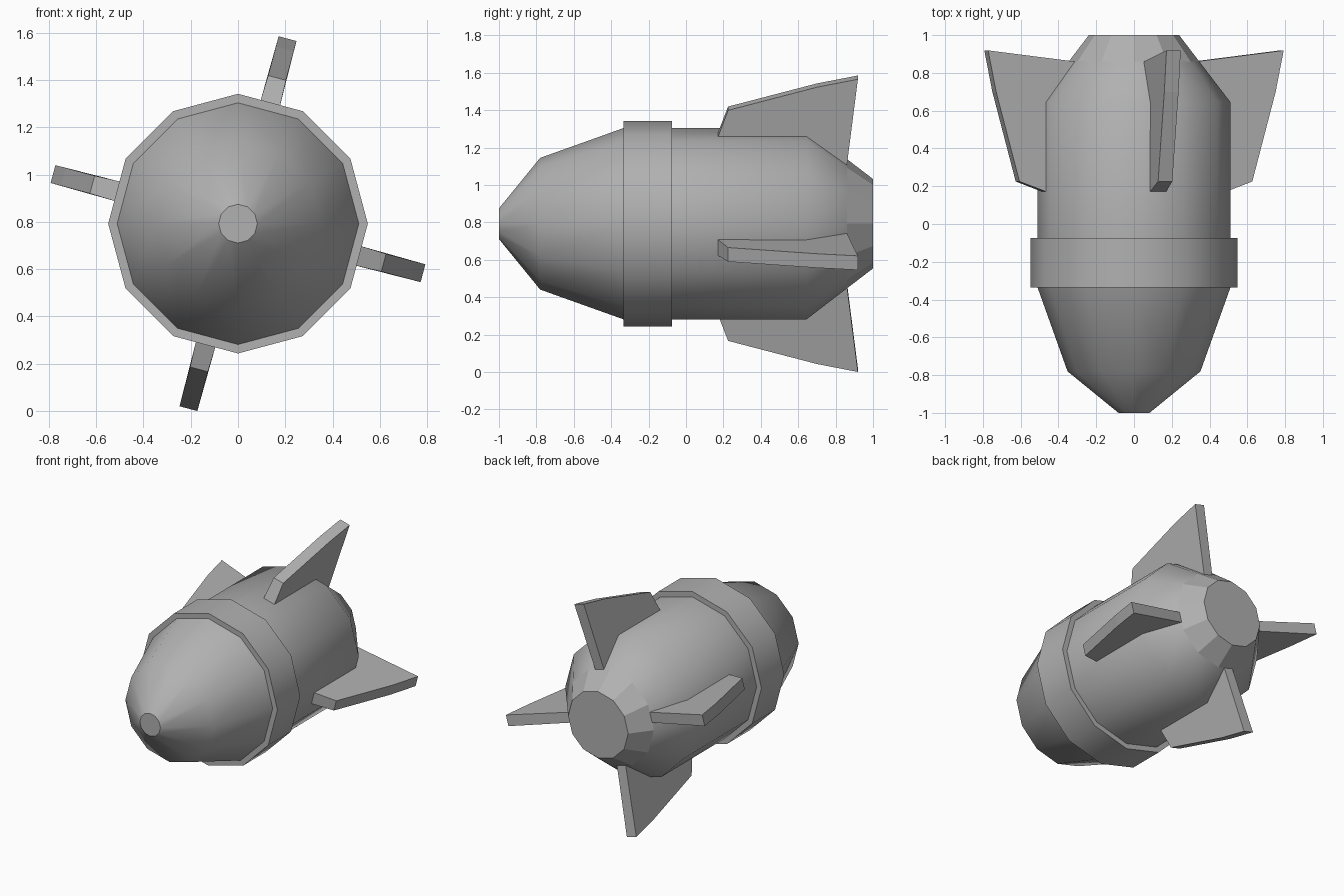
import bpy, bmesh
from math import sin, cos, pi, radians

if "Cube" in bpy.data.objects:
    bpy.data.objects.remove(bpy.data.objects["Cube"])

SIDES = 12
CZ = 0.7925  # height of the body axis

# Dark grey metal for all parts
metal = bpy.data.materials.new("dark_grey")
metal.diffuse_color = (0.44, 0.44, 0.44, 1)
metal.use_nodes = True
metal.node_tree.nodes["Principled BSDF"].inputs["Base Color"].default_value = metal.diffuse_color


def finish(name, bm, angle):
    me = bpy.data.meshes.new(name)
    bm.to_mesh(me)
    bm.free()
    me.materials.append(metal)
    ob = bpy.data.objects.new(name, me)
    bpy.context.collection.objects.link(ob)
    ob.location.z = CZ
    bpy.ops.object.select_all(action='DESELECT')
    ob.select_set(True)
    bpy.context.view_layer.objects.active = ob
    if angle:
        bpy.ops.object.shade_smooth_by_angle(angle=radians(angle))
    return ob


def lathe(name, profile, cap_front=False, cap_back=False, angle=38):
    """Turn a (y, radius) profile around the lengthwise axis."""
    bm = bmesh.new()
    rings = [[bm.verts.new((r * cos(2 * pi * i / SIDES), y, r * sin(2 * pi * i / SIDES)))
              for i in range(SIDES)] for y, r in profile]
    for a, b in zip(rings, rings[1:]):
        for i in range(SIDES):
            j = (i + 1) % SIDES
            bm.faces.new((a[i], b[i], b[j], a[j]))
    if cap_front:
        bm.faces.new(rings[0])
    if cap_back:
        bm.faces.new(rings[-1][::-1])
    return finish(name, bm, angle)


# Body: nose, raised collar and tail
lathe("nose", [(-1, 0.082), (-0.78, 0.352), (-0.335, 0.511)], cap_front=True)
lathe("collar", [(-0.335, 0.511), (-0.335, 0.549), (-0.075, 0.549), (-0.075, 0.511)])
tail = lathe("tail", [(-0.075, 0.511), (0.645, 0.511), (0.86, 0.346), (1, 0.239)], cap_back=True)
for p in tail.data.polygons:  # faceted tail end
    if p.center.y > 0.87:
        p.use_smooth = False

# Four fins: (y, radius, half thickness) outline, standing on facet centres
FIN = [(0.17, 0.49, 0.044), (0.225, 0.638, 0.039), (0.70, 0.766, 0.039),
       (0.919, 0.81, 0.039), (0.86, 0.332, 0.036), (0.645, 0.49, 0.043)]
for k, name in enumerate(("top", "right", "bottom", "left")):
    bm = bmesh.new()
    sides = [[bm.verts.new((s * h, y, r)) for y, r, h in FIN] for s in (-1, 1)]
    bm.faces.new(sides[0])
    bm.faces.new(sides[1][::-1])
    for i in range(len(FIN)):
        j = (i + 1) % len(FIN)
        bm.faces.new((sides[0][i], sides[1][i], sides[1][j], sides[0][j]))
    bmesh.ops.recalc_face_normals(bm, faces=bm.faces)
    fin = finish(name + "_fin", bm, 0)
    fin.rotation_euler.y = radians(15 + 90 * k)
